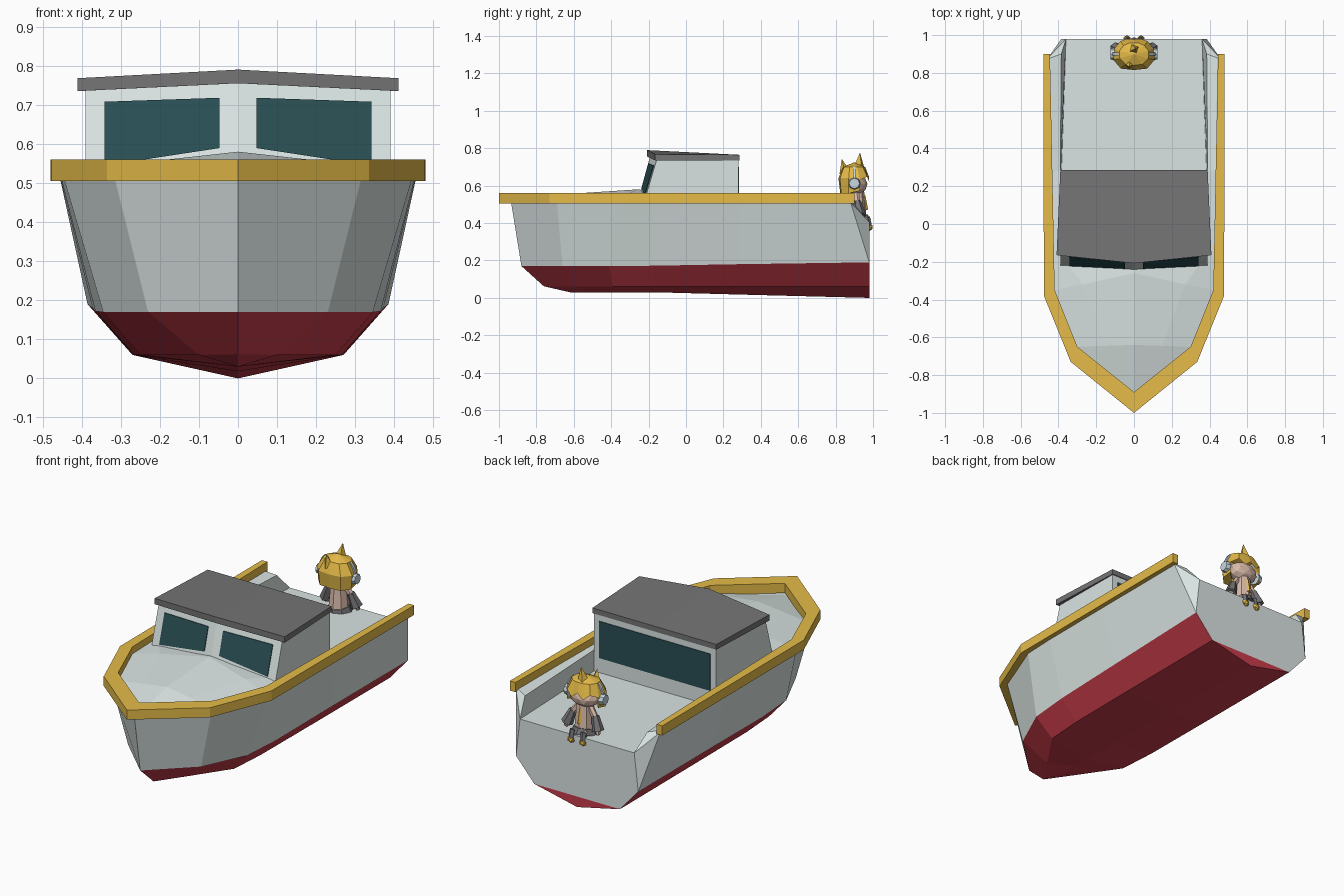
import bpy, bmesh, math
from mathutils import Vector

cube = bpy.data.objects.get("Cube")
if cube:
    bpy.data.objects.remove(cube, do_unlink=True)


def material(name, r, g, b):
    m = bpy.data.materials.new(name)
    m.use_nodes = True
    m.diffuse_color = (r, g, b, 1)
    for node in m.node_tree.nodes:
        if node.type == 'BSDF_PRINCIPLED':
            node.inputs["Base Color"].default_value = (r, g, b, 1)
            node.inputs["Roughness"].default_value = 0.8
    return m


WHITE = material("pale grey paint", .7, .78, .765)
RED = material("bottom red paint", .58, .046, .07)
GOLD = material("golden yellow", .79, .5, .066)
ROOF = material("roof grey", .18, .177, .177)
GLASS = material("dark teal glass", .022, .076, .086)
SKIN = material("skin", .7, .5, .41)
CLOTH = material("charcoal cloth", .17, .17, .18)
METAL = material("light metal", .58, .68, .73)


def finish(name, bm, *mats):
    bmesh.ops.recalc_face_normals(bm, faces=bm.faces)
    mesh = bpy.data.meshes.new(name)
    bm.to_mesh(mesh)
    bm.free()
    for m in mats:
        mesh.materials.append(m)
    ob = bpy.data.objects.new(name, mesh)
    bpy.context.scene.collection.objects.link(ob)


def half_shell(rows, extra=()):
    """Quads between rows of points plus extra polygons, mirrored across x."""
    bm = bmesh.new()
    polys = list(extra)
    for a, b in zip(rows, rows[1:]):
        for i in range(len(a) - 1):
            polys.append((a[i], a[i + 1], b[i + 1], b[i]))
    for side in (1, -1):
        for poly in polys:
            pts = list(dict.fromkeys(tuple(p) for p in poly))
            if len(pts) > 2:
                bm.faces.new([bm.verts.new((side * x, y, z)) for x, y, z in pts])
    bmesh.ops.remove_doubles(bm, verts=bm.verts, dist=0.0005)
    return bm


# Hull and deck: rows run bow to stern
keel = [(0, -.62, .03), (0, -.5, .03), (0, -.4, .03), (0, -.17, .03), (0, .28, .018), (0, .98, 0)]
low_chine = [(0, -.76, .062), (.1, -.61, .06), (.25, -.39, .06), (.265, -.17, .06),
             (.268, .28, .06), (.27, .98, .06)]
chine = [(0, -.88, .17), (.23, -.66, .17), (.345, -.41, .17), (.365, -.17, .172),
         (.372, .28, .18), (.385, .98, .19)]
sheer = [(0, -.935, .51), (.315, -.69, .51), (.445, -.36, .51), (.452, -.17, .51),
         (.454, .28, .51), (.455, .88, .51)]
inner = [(0, -.89, .495), (.3, -.65, .515), (.42, -.35, .52), (.43, -.17, .52),
         (.435, .28, .52), (.44, .88, .515)]
deck_edge = [(0, -.89, .495), (.15, -.645, .535), (.27, -.32, .55), (.38, -.17, .53),
             (.384, .28, .405), (.36, .98, .405)]
side_cap = deck_edge[:4] + [(.39, .28, .52), (.385, .9, .5)]
deck_mid = [(0, -.89, .495), (0, -.64, .555), (0, -.26, .58), (0, -.17, .57),
            (0, .28, .405), (0, .98, .405)]
corner, mark = deck_edge[-1], (0, .98, .06)
stern = [(keel[-1], low_chine[-1], mark),
         (mark, low_chine[-1], chine[-1], corner, deck_mid[-1]),
         (chine[-1], sheer[-1], corner), (sheer[-1], inner[-1], corner),
         (inner[-1], side_cap[-1], corner)]
bm = half_shell([keel, low_chine, chine, sheer, inner, side_cap, deck_edge, deck_mid], stern)
for f in bm.faces:
    low_transom = f.calc_center_median().y > .97 and max(v.co.z for v in f.verts) > .1
    f.material_index = int(max(v.co.z for v in f.verts) < .2 and not low_transom)
finish("hull", bm, WHITE, RED)

# Rub rail around the gunwale, open at the stern
outline_out = [(0, -1), (.335, -.73), (.477, -.38), (.48, .9)]
outline_in = [(0, -.89), (.3, -.65), (.42, -.35), (.445, .9)]


def at(points, z):
    return [(x, y, z) for x, y in points]


rail = [at(outline_out, .505), at(outline_out, .56), at(outline_in, .56), at(outline_in, .505)]
finish("gunwale_rail", half_shell(rail + rail[:1], [[r[-1] for r in rail]]), GOLD)

# Cabin walls with raked, V-shaped windscreen
wall_low = [(0, -.262, .5), (.39, -.228, .5), (.385, .28, .39), (0, .28, .39)]
wall_top = [(0, -.19, .765), (.39, -.155, .745), (.385, .28, .745), (0, .28, .745)]
finish("cabin", half_shell([wall_low, wall_top], [wall_low, wall_top]), WHITE)

# Peaked roof slab
roof_low = [(0, -.208, .755), (.41, -.165, .735), (.39, .285, .735), (0, .285, .735)]
roof_top = [(0, -.208, .79), (.41, -.165, .768), (.39, .285, .765), (0, .285, .765)]
finish("cabin_roof", half_shell([roof_low, roof_top], [roof_low, roof_top]), ROOF)


def pane(name, i, j, uvs, push):
    """Glass plate laid on the wall between cabin corners i and j."""
    a, b, c, d = (Vector(p) for p in (wall_low[i], wall_low[j], wall_top[j], wall_top[i]))
    pts = [a.lerp(b, u).lerp(d.lerp(c, u), v) for u, v in uvs]
    back = [tuple(p) for p in pts]
    front = [(x, y + push, z) for x, y, z in back]
    finish(name, half_shell([back + back[:1], front + front[:1]], [back, front]), GLASS)


pane("windscreen", 0, 1, [(.12, .34), (.875, .18), (.875, .84), (.12, .83)], -.004)
pane("rear_window", 3, 2, [(0, .28), (.91, .28), (.91, .87), (0, .87)], .004)


# Seated figure on the stern, facing aft
def blob(name, mat, loc, size, detail=2):
    bm = bmesh.new()
    bmesh.ops.create_icosphere(bm, subdivisions=detail, radius=1)
    for v in bm.verts:
        v.co = Vector(loc) + Vector([c * s for c, s in zip(v.co, size)])
    finish(name, bm, mat)


def limb(name, mat, start, end, r1, r2, sides=6):
    a, b = Vector(start), Vector(end)
    bm = bmesh.new()
    bmesh.ops.create_cone(bm, cap_ends=True, segments=sides, radius1=r1, radius2=r2,
                          depth=(b - a).length)
    turn = (b - a).to_track_quat('Z', 'Y')
    for v in bm.verts:
        v.co = turn @ v.co + (a + b) / 2
    finish(name, bm, mat)


# Bobbed hair: back curtain, then a cap ending in a zigzag fringe
hair_hem = [(0, .825, .557), (.065, .83, .557), (.103, .87, .56), (.098, .93, .572)]
hair_side = [(0, .815, .64), (.07, .823, .64), (.11, .87, .64), (.103, .93, .63)]
fringe = [(.072, .968, .648), (.036, .98, .618), (0, .978, .648)]
hair_upper = [(0, .84, .7), (.045, .845, .7), (.075, .875, .7), (.078, .915, .7),
              (.055, .945, .7), (.028, .957, .7), (0, .958, .7)]
crown = [(0, .9, .725)] * len(hair_upper)
curtain = [(hair_hem[i], hair_hem[i + 1], hair_side[i + 1], hair_side[i]) for i in range(3)]
finish("figure_hair", half_shell([hair_side + fringe, hair_upper, crown], curtain + [hair_hem]), GOLD)
blob("figure_face", SKIN, (0, .91, .608), (.088, .06, .058))
limb("figure_hair_tuft", GOLD, (0, .925, .7), (.01, .93, .778), .03, 0, 4)
limb("figure_back_tuft", GOLD, (-.025, .85, .67), (-.025, .833, .742), .03, 0, 4)

limb("figure_torso", SKIN, (0, .91, .42), (0, .91, .575), .056, .042, 8)
limb("figure_skirt", CLOTH, (0, .918, .403), (0, .912, .435), .072, .06, 8)
limb("figure_tie", GOLD, (0, .962, .47), (0, .952, .55), .012, .006, 4)
for s, side in ((1, "left"), (-1, "right")):
    limb(side + "_upper_arm", SKIN, (s * .035, .91, .555), (s * .075, .918, .5), .018, .017)
    limb(side + "_sleeve", CLOTH, (s * .07, .916, .515), (s * .098, .93, .44), .02, .033)
    limb(side + "_hand", SKIN, (s * .096, .93, .442), (s * .102, .936, .42), .017, .01)
    limb(side + "_thigh", SKIN, (s * .034, .93, .422), (s * .034, .968, .42), .02, .018)
    limb(side + "_shin", CLOTH, (s * .034, .966, .43), (s * .036, .978, .385), .018, .016)
    blob(side + "_shoe", GOLD, (s * .037, .978, .378), (.023, .022, .022), 1)
    limb(side + "_ear_cup", METAL, (s * .098, .9, .612), (s * .124, .9, .612), .034, .028, 8)

# Headband rising from the ear cups into the hair
band = []
for r in (.106, .116):
    for y in (.893, .907):
        band.append([(r * math.sin(t * math.pi / 12), y, .625 + (r - .01) * math.cos(t * math.pi / 12))
                     for t in range(3, 7)])
loop = [band[0], band[1], band[3], band[2], band[0]]
finish("figure_headband", half_shell(loop), METAL)
